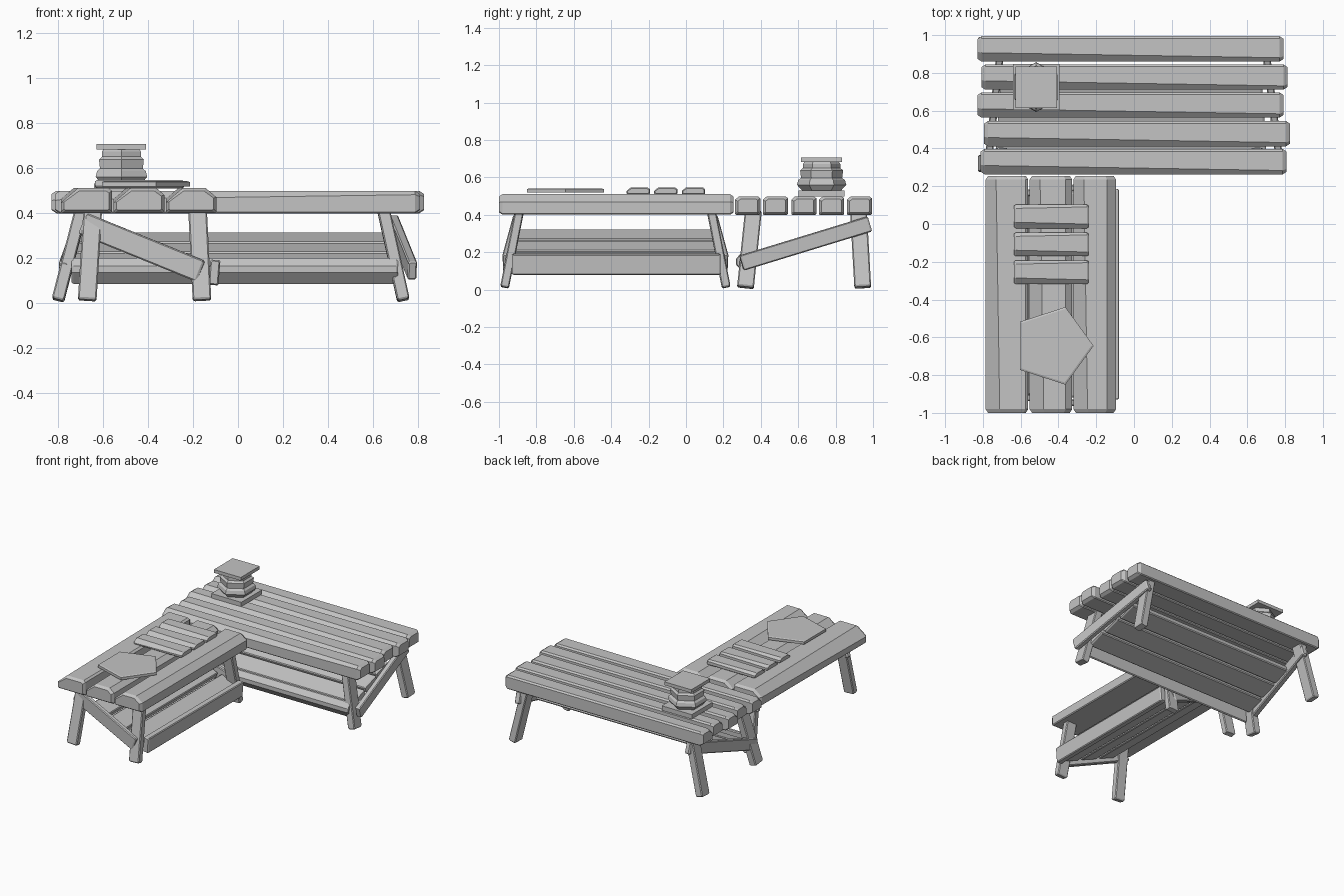
import bpy, bmesh, math
from mathutils import Vector

if "Cube" in bpy.data.objects:
    bpy.data.objects.remove(bpy.data.objects["Cube"])

grey = bpy.data.materials.new("plain_grey")
grey.use_nodes = True
grey.diffuse_color = (0.55, 0.55, 0.55, 1)
grey.node_tree.nodes["Principled BSDF"].inputs["Base Color"].default_value = (0.55, 0.55, 0.55, 1)


def finish(name, bm):
    bmesh.ops.recalc_face_normals(bm, faces=bm.faces)
    mesh = bpy.data.meshes.new(name)
    bm.to_mesh(mesh)
    bm.free()
    mesh.materials.append(grey)
    obj = bpy.data.objects.new(name, mesh)
    bpy.context.collection.objects.link(obj)


def skin(name, rings):
    """Join equal rings of points into a capped flat-faced solid."""
    bm = bmesh.new()
    loops = [[bm.verts.new(p) for p in ring] for ring in rings]
    n = len(loops[0])
    for a, b in zip(loops, loops[1:]):
        for i in range(n):
            j = (i + 1) % n
            bm.faces.new((a[i], a[j], b[j], b[i]))
    bm.faces.new(loops[0])
    bm.faces.new(loops[-1])
    finish(name, bm)


def beam(name, start, end, w, h, up=(0, 0, 1), left=(0.006, 0.006),
         right=(0.006, 0.006), inset=0.006):
    """Hewn timber; the top chamfers may widen from start to end."""
    start, end = Vector(start), Vector(end)
    axis = (end - start).normalized()
    side = axis.cross(Vector(up)).normalized()
    top = side.cross(axis)
    length = (end - start).length
    cut, steep = 0.006, 0.85
    rings = []
    for d, e in ((0, inset), (inset * 1.5, 0), (length - inset * 1.5, 0), (length, inset)):
        t = d / length
        cl = left[0] + (left[1] - left[0]) * t
        cr = right[0] + (right[1] - right[0]) * t
        x, z = w / 2, h / 2
        profile = [(-x + cut, -z), (x - cut, -z), (x, -z + cut), (x, z - cr * steep),
                   (x - cr, z), (-x + cl, z), (-x, z - cl * steep), (-x, -z + cut)]
        su, sv = 1 - 2 * e / w, 1 - 2 * e / h
        rings.append([start + axis * d + side * u * su + top * v * sv for u, v in profile])
    skin(name, rings)


def polygon(cx, cy, z, r, n, turn=0):
    return [(cx + r * math.cos(turn + math.tau * i / n),
             cy + r * math.sin(turn + math.tau * i / n), z) for i in range(n)]


# Rear table top: five boards with uneven ends
for i, (y, shift) in enumerate([(0.927, -0.018), (0.778, 0.002), (0.63, -0.018),
                                (0.478, 0.016), (0.33, -0.002)]):
    beam(f"rear_table_board_{i + 1}", (shift - 0.81, y, 0.448), (shift + 0.81, y, 0.448),
         0.134, 0.1, left=(0.012, 0.012), right=(0.047, 0.02), inset=0.014)

# Front table top: three wide boards
for i, (x, edge) in enumerate([(-0.673, 0.014), (-0.44, 0.035), (-0.208, 0.048)]):
    beam(f"front_table_board_{i + 1}", (x, -1, 0.455), (x, 0.255, 0.455), 0.225, 0.11,
         left=(0.075, 0.055), right=(edge, edge), inset=0.013)

# Rear table legs and sloping side braces
for side, foot, head, low, high in (("right", -0.80, -0.695, -0.775, -0.70),
                                    ("left", 0.735, 0.645, 0.775, 0.69)):
    for place, y0, y1 in (("front", 0.318, 0.36), ("back", 0.945, 0.922)):
        beam(f"rear_table_{place}_{side}_leg", (foot, y0, 0.012), (head, y1, 0.42),
             0.09, 0.056, up=(1, 0, 0))
    beam(f"rear_table_{side}_brace", (low, 0.298, 0.142), (high, 0.982, 0.351), 0.04, 0.084)

# Front table legs and sloping end braces
for place, foot, head, low, high in (("front", -0.97, -0.89, -0.963, -0.905),
                                     ("back", 0.215, 0.135, 0.208, 0.15)):
    for side, x0, x1 in (("right", -0.67, -0.645), ("left", -0.16, -0.18)):
        beam(f"front_table_{place}_{side}_leg", (x0, foot, 0.012), (x1, head, 0.42),
             0.083, 0.047, up=(0, 1, 0))
    beam(f"front_table_{place}_brace", (-0.165, low, 0.14), (-0.69, high, 0.353), 0.035, 0.1)

# Sloping slats carried between the braces
for i in range(3):
    y, z = 0.42 + 0.15 * i, 0.181 + 0.045 * i
    beam(f"rear_table_slat_{i + 1}", (-0.73 + 0.01 * i, y, z), (0.7 - 0.01 * i, y, z),
         0.142, 0.045, up=(0, -0.3, 0.95))
    x, z = -0.2 - 0.15 * i, 0.154 + 0.061 * i
    beam(f"front_table_slat_{i + 1}", (x, -0.93 + 0.012 * i, z), (x, 0.18 - 0.012 * i, z),
         0.14, 0.045, up=(0.39, 0, 0.92))

# Upright boards along the low edges of the slats
beam("front_table_edge_board", (-0.105, -0.93, 0.135), (-0.105, 0.185, 0.135),
     0.112, 0.045, up=(1, 0, -0.08))
beam("rear_table_edge_board", (-0.74, 0.293, 0.142), (0.71, 0.293, 0.142),
     0.114, 0.052, up=(0, -1, 0), left=(0.035, 0.035), right=(0.05, 0.05))

# Three short boards lying on the front table
for i, y in enumerate((0.04, -0.108, -0.255)):
    beam(f"short_board_{i + 1}", (-0.635, y, 0.527), (-0.24, y, 0.527), 0.125, 0.038,
         left=(0.02, 0.012), right=(0.032, 0.022))

# Five-sided plate with a slightly bevelled rim
skin("five_sided_plate", [polygon(-0.43, -0.645, z, r, 5)
                          for z, r in ((0.518, 0.216), (0.537, 0.216), (0.541, 0.204))])

# Six-sided jar between two square plates
skin("jar", [polygon(-0.518, 0.725, z, r, 6, math.pi / 2)
             for z, r in ((0.525, 0.1), (0.56, 0.132), (0.585, 0.125), (0.597, 0.11),
                          (0.637, 0.115), (0.65, 0.1), (0.672, 0.1), (0.685, 0.09))])
for name, low, high, size in (("jar_base_plate", 0.497, 0.53, 0.245), ("jar_lid", 0.682, 0.706, 0.22)):
    skin(name, [polygon(-0.518, 0.725, z, size / math.sqrt(2), 4, math.pi / 4)
                for z in (low, high)])
